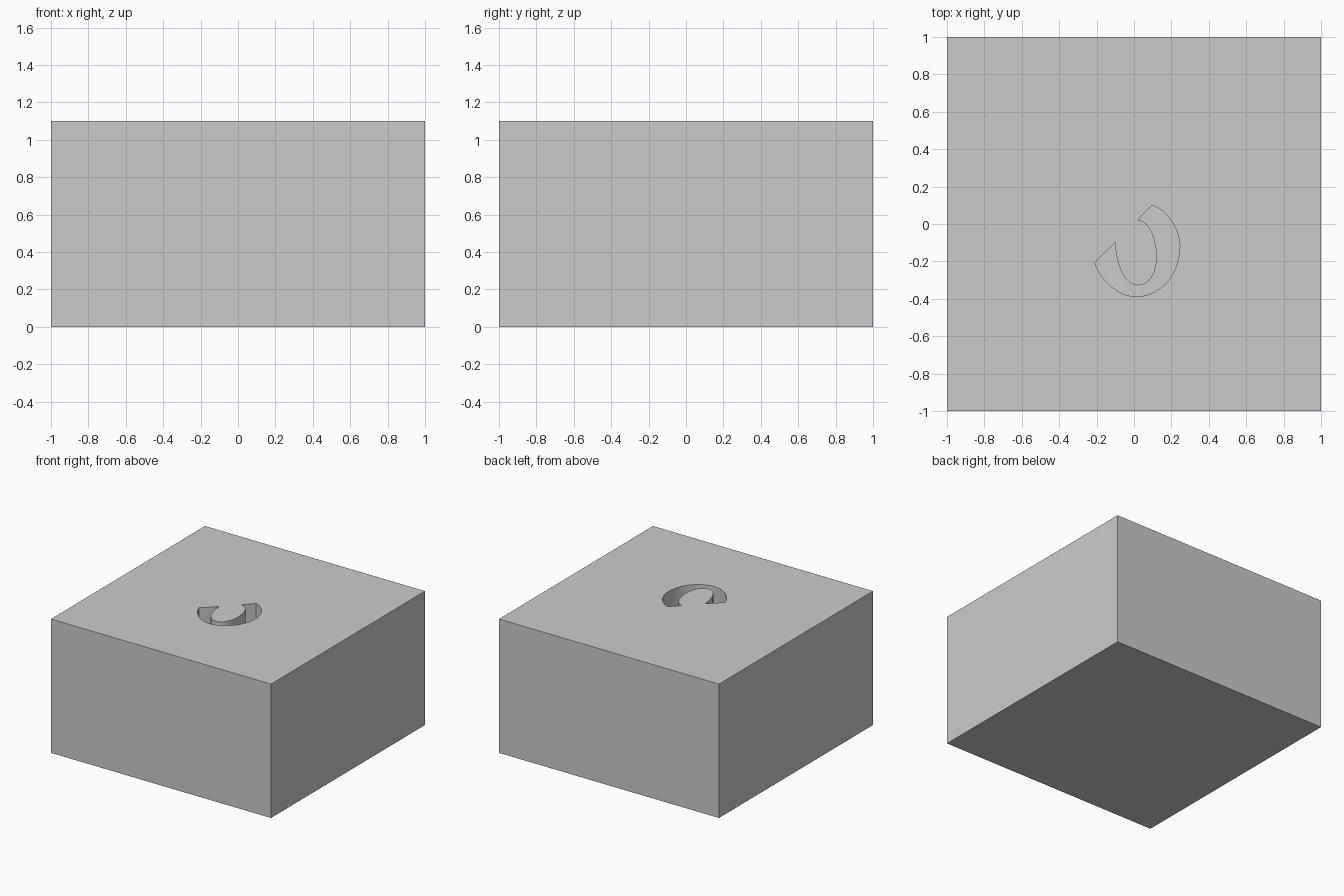
import bpy
import bmesh
import math
from mathutils import Vector
from mathutils.geometry import interpolate_bezier

HEIGHT = 1.1
FLOOR = 0.1

cube = bpy.data.objects.get("Cube")
if cube:
    bpy.data.objects.remove(cube, do_unlink=True)

# Solid square block
bpy.ops.mesh.primitive_cube_add(size=2, location=(0, 0, HEIGHT / 2))
block = bpy.context.object
block.name = "block"
block.scale.z = HEIGHT / 2
bpy.ops.object.transform_apply(location=True, rotation=False, scale=True)

# Crescent outline: each arc is knot, handle, handle, knot
outer_arc = [(0.095, 0.10), (0.17, 0.08), (0.245, -0.02), (0.245, -0.12),
             (0.245, -0.27), (0.14, -0.388), (0.01, -0.388),
             (-0.09, -0.388), (-0.185, -0.29), (-0.21, -0.205)]
inner_arc = [(-0.10, -0.10), (-0.10, -0.21), (-0.05, -0.328), (0.02, -0.328),
             (0.09, -0.328), (0.122, -0.25), (0.122, -0.175),
             (0.122, -0.08), (0.08, 0.02), (0.02, 0.022)]


def sample(arc, steps=12):
    pts = [Vector((x, y, FLOOR)) for x, y in arc]
    out = [pts[0]]
    for i in range(0, len(pts) - 1, 3):
        out += interpolate_bezier(*pts[i:i + 4], steps)[1:]
    return out


# Crescent cutter, extruded past the top of the block
bm = bmesh.new()
face = bm.faces.new([bm.verts.new(p) for p in sample(outer_arc) + sample(inner_arc)])
sweep = bmesh.ops.extrude_face_region(bm, geom=[face])
top = [v for v in sweep["geom"] if isinstance(v, bmesh.types.BMVert)]
bmesh.ops.translate(bm, verts=top, vec=(0, 0, HEIGHT))
bmesh.ops.recalc_face_normals(bm, faces=bm.faces)
mesh = bpy.data.meshes.new("crescent_cutter")
bm.to_mesh(mesh)
bm.free()
cutter = bpy.data.objects.new("crescent_cutter", mesh)
bpy.context.collection.objects.link(cutter)
cutter.hide_render = True

# Sink the crescent recess into the block
cut = block.modifiers.new("crescent_recess", 'BOOLEAN')
cut.operation = 'DIFFERENCE'
cut.solver = 'EXACT'
cut.object = cutter
bpy.context.view_layer.objects.active = block
bpy.ops.object.modifier_apply(modifier=cut.name)
bpy.data.objects.remove(cutter, do_unlink=True)

bpy.ops.object.shade_smooth_by_angle(angle=math.radians(30))
